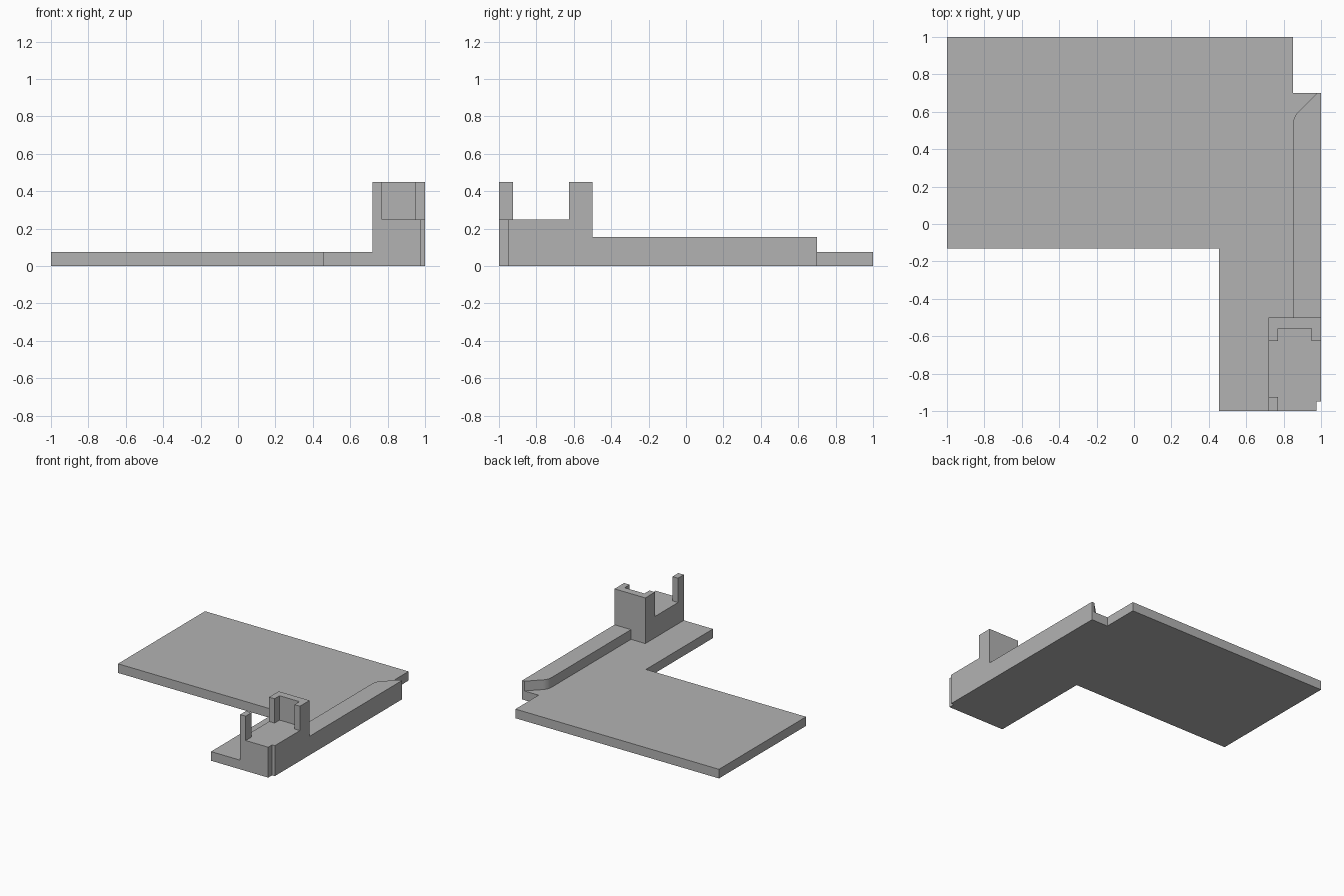
import bpy, bmesh, math

cube = bpy.data.objects.get("Cube")
if cube:
    bpy.data.objects.remove(cube, do_unlink=True)

grey = bpy.data.materials.new("plain grey")
grey.use_nodes = True
colour = (0.45, 0.45, 0.45, 1)
grey.diffuse_color = colour
grey.node_tree.nodes["Principled BSDF"].inputs["Base Color"].default_value = colour


def extrude_outline(name, outline, height):
    """Solid standing on the ground, raised from a plan outline."""
    bm = bmesh.new()
    face = bm.faces.new([bm.verts.new((x, y, 0)) for x, y in outline])
    raised = bmesh.ops.extrude_face_region(bm, geom=[face])
    top = [v for v in raised["geom"] if isinstance(v, bmesh.types.BMVert)]
    bmesh.ops.translate(bm, verts=top, vec=(0, 0, height))
    bmesh.ops.recalc_face_normals(bm, faces=bm.faces)
    mesh = bpy.data.meshes.new(name)
    bm.to_mesh(mesh)
    bm.free()
    mesh.materials.append(grey)
    obj = bpy.data.objects.new(name, mesh)
    bpy.context.collection.objects.link(obj)
    return obj


# Curved inner end of the side rail, shared by the rail and the plate
RAIL, BACK, RADIUS, STEPS = 0.85, 0.7, 0.1, 8
bend = []
for i in range(STEPS + 1):
    a = math.radians(45 * i / STEPS)
    bend.append((RAIL + RADIUS * (1 - math.cos(a)), 0.53 + RADIUS * math.sin(a)))
bend.append((0.979, BACK))

# Tower footprint
LEFT, RIGHT, FRONT, REAR = 0.72, 1, -1, -0.5
ARM, INNER, WALL = -0.625, -0.56, 0.05
pl, pr, pf = LEFT + WALL, RIGHT - WALL, -0.925

# L-shaped ground plate
extrude_outline("base_plate", [
    (-1, 1), (RAIL, 1), (RAIL, BACK), *reversed(bend),
    (RAIL, REAR), (LEFT, REAR), (LEFT, FRONT),
    (0.455, FRONT), (0.455, -0.13), (-1, -0.13)], 0.075)

# Raised rail along the side
extrude_outline("side_rail", [
    (RAIL, REAR), (RIGHT, REAR), (RIGHT, BACK), *reversed(bend)], 0.155)

# Low tower block with a notched corner
extrude_outline("tower_block", [
    (pl, FRONT), (0.975, FRONT), (0.975, -0.95), (RIGHT, -0.95),
    (RIGHT, ARM), (pr, ARM), (pr, INNER), (pl, INNER), (pl, ARM),
    (LEFT, ARM), (LEFT, pf), (pl, pf)], 0.25)

# Tall U-shaped wall and the single corner post
extrude_outline("tower_back_wall", [
    (LEFT, REAR), (LEFT, ARM), (pl, ARM), (pl, INNER),
    (pr, INNER), (pr, ARM), (RIGHT, ARM), (RIGHT, REAR)], 0.45)
extrude_outline("tower_post", [
    (LEFT, FRONT), (pl, FRONT), (pl, pf), (LEFT, pf)], 0.45)
